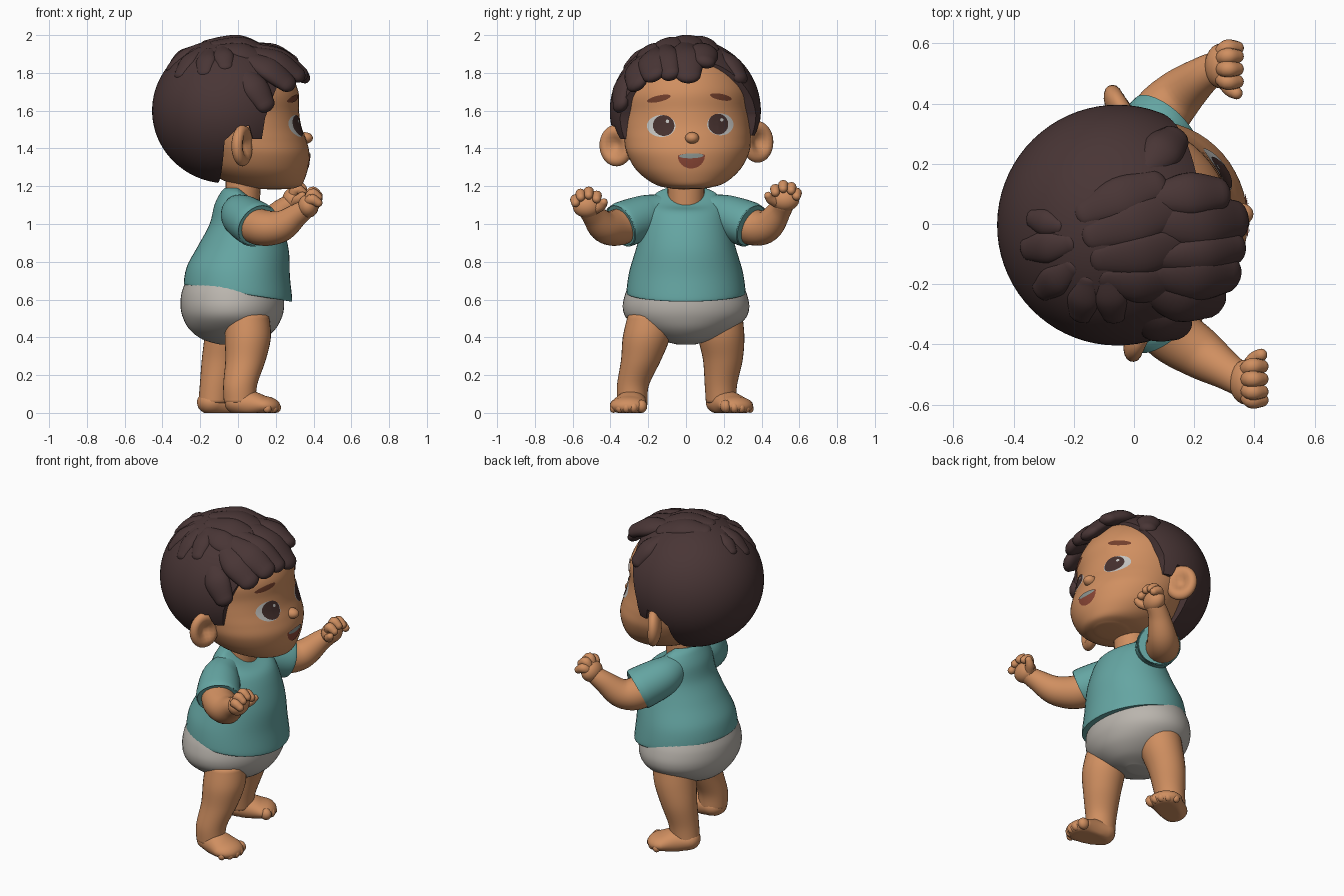
import bpy, bmesh, math
from mathutils import Vector, Matrix
from mathutils.bvhtree import BVHTree

if "Cube" in bpy.data.objects:
    bpy.data.objects.remove(bpy.data.objects["Cube"])


def material(name, r, g, b):
    m = bpy.data.materials.new(name)
    m.diffuse_color = (r, g, b, 1)
    m.use_nodes = True
    m.node_tree.nodes["Principled BSDF"].inputs["Base Color"].default_value = m.diffuse_color
    return m


SKIN = material("skin", 0.63, 0.275, 0.118)
HAIR = material("dark hair", 0.066, 0.036, 0.036)
SHIRT = material("teal cloth", 0.13, 0.38, 0.365)
DIAPER = material("diaper white", 0.49, 0.46, 0.42)
WHITE = material("eye white", 0.55, 0.55, 0.53)
IRIS = material("iris brown", 0.06, 0.03, 0.027)
BROW = material("brow brown", 0.17, 0.05, 0.025)
MOUTH = material("mouth red", 0.25, 0.06, 0.035)
TEETH = material("teeth grey", 0.26, 0.30, 0.28)


def add(name, bm, mat):
    bmesh.ops.recalc_face_normals(bm, faces=bm.faces)
    me = bpy.data.meshes.new(name)
    bm.to_mesh(me)
    bm.free()
    me.materials.append(mat)
    ob = bpy.data.objects.new(name, me)
    bpy.context.collection.objects.link(ob)
    return ob


def tube(name, keys, mat, up=(1, 0, 0), axis=None, center=None, cap=1.0, n=24, warp=None):
    """Smooth loft through keys (x, y, z, half width, half thickness)."""
    pts, steps = [], 6
    for i in range(len(keys) - 1):
        q = [keys[max(i - 1, 0)], keys[i], keys[i + 1], keys[min(i + 2, len(keys) - 1)]]
        for s in range(steps + (i == len(keys) - 2)):
            t = s / steps
            pts.append([0.5 * (2 * b + (c - a) * t + (2 * a - 5 * b + 4 * c - d) * t * t
                               + (3 * b - a - 3 * c + d) * t ** 3) for a, b, c, d in zip(*q)])
    rings = []
    for i, p in enumerate(pts):
        T = Vector(axis) if axis else (Vector(pts[min(i + 1, len(pts) - 1)][:3])
                                       - Vector(pts[max(i - 1, 0)][:3])).normalized()
        rings.append((Vector(p[:3]), T, p[3], p[4]))
    if cap:
        def dome(r, sign):
            P, T, a, b = r
            return [(P + T * sign * cap * a * math.sin(w), T, a * math.cos(w), b * math.cos(w))
                    for w in map(math.radians, (20, 40, 60, 78))]
        rings = dome(rings[0], -1)[::-1] + rings + dome(rings[-1], 1)
    bm = bmesh.new()
    loops = []
    for P, T, a, b in rings:
        u = P - Vector(center) if center else Vector(up)
        side = T.cross(u).normalized()
        nrm = side.cross(T)
        loop = []
        for k in range(n):
            w = 2 * math.pi * k / n
            v = P + side * a * math.cos(w) + nrm * b * math.sin(w)
            loop.append(bm.verts.new(warp(v) if warp else v))
        loops.append(loop)
    for A, B in zip(loops, loops[1:]):
        for k in range(n):
            bm.faces.new((A[k], A[(k + 1) % n], B[(k + 1) % n], B[k]))
    bm.faces.new(loops[0])
    bm.faces.new(loops[-1])
    return add(name, bm, mat)


def ball(name, loc, radii, mat, rot=Matrix(), warp=None, seg=24):
    bm = bmesh.new()
    bmesh.ops.create_uvsphere(bm, u_segments=seg, v_segments=seg * 2 // 3, radius=1)
    if warp:
        for v in bm.verts:
            v.co = warp(v.co)
    bmesh.ops.transform(bm, verts=bm.verts,
                        matrix=Matrix.Translation(loc) @ rot @ Matrix.Diagonal((*radii, 1)))
    return add(name, bm, mat)


Z = (0, 0, 1)
head_parts = []

# Head: skull, cheeks and jaw in one loft
head = tube("head", [(.19, 0, 1.19, .10, .11), (.165, 0, 1.205, .165, .17), (.13, 0, 1.24, .225, .225),
                     (.10, 0, 1.30, .285, .272), (.08, 0, 1.38, .325, .298), (.05, 0, 1.45, .335, .31),
                     (.02, 0, 1.52, .337, .315), (-.02, 0, 1.60, .34, .343), (-.04, 0, 1.70, .345, .36),
                     (-.05, 0, 1.80, .30, .325), (-.05, 0, 1.88, .23, .25), (-.05, 0, 1.93, .12, .13)],
            SKIN, axis=Z, cap=.06, n=56)
head_parts.append(head)
bvh = BVHTree.FromPolygons([v.co for v in head.data.vertices], [p.vertices for p in head.data.polygons])


def decal(name, outline, mat, lift):
    """Thin patch laid over the front of the face, outline in (y, z)."""
    n = len(outline)
    cy, cz = sum(p[0] for p in outline) / n, sum(p[1] for p in outline) / n

    def on_face(y, z):
        hit = bvh.ray_cast(Vector((2, y, z)), Vector((-1, 0, 0)))[0]
        return hit + Vector((lift, 0, 0))
    bm = bmesh.new()
    mid = bm.verts.new(on_face(cy, cz))
    prev = None
    for k in range(1, 6):
        loop = [bm.verts.new(on_face(cy + (y - cy) * k / 5, cz + (z - cz) * k / 5)) for y, z in outline]
        for i in range(n):
            j = (i + 1) % n
            bm.faces.new((prev[i], loop[i], loop[j], prev[j]) if prev else (mid, loop[i], loop[j]))
        prev = loop
    head_parts.append(add(name, bm, mat))


def oval(cy, cz, ry, rz, tilt=0):
    ring = [2 * math.pi * k / 28 for k in range(28)]
    return [(cy + ry * math.cos(w), cz + rz * math.sin(w) + tilt * ry * math.cos(w)) for w in ring]


# Eyes, brows and ears
def dish(v):
    if v.x > 0:
        v.x *= 1 - 1.25 * math.exp(-3.5 * (v.y ** 2 + v.z ** 2))
    return v


for s, side in ((-1, "right"), (1, "left")):
    decal(side + "_eye", oval(s * .157, 1.523, .073, .058), WHITE, .003)
    decal(side + "_iris", oval(s * .145, 1.525, .055, .055), IRIS, .005)
    decal(side + "_eye_glint", oval(s * .145 + .02, 1.547, .009, .009), WHITE, .007)
    decal(side + "_brow", oval(s * .165, 1.668, .06, .017, -s * .2), BROW, .005)
    head_parts.append(ball(side + "_ear", (-.005, s * .375, 1.425), (.05, .095, .11), SKIN,
                           Matrix.Rotation(s * math.radians(28), 4, 'Z'), dish))

# Mouth, teeth and nose
decal("mouth", [(-.008 + .072 * math.cos(w), 1.362 + (.068 if math.sin(w) < 0 else .012) * math.sin(w))
                for w in [2 * math.pi * k / 32 for k in range(32)]], MOUTH, .004)
decal("teeth", oval(-.008, 1.361, .066, .013), TEETH, .007)
head_parts.append(ball("nose", (.355, 0, 1.455), (.043, .037, .031), SKIN))

# Hair cap, trimmed along a side-view hairline
HC = Vector((-.055, 0, 1.6))
hair = ball("hair", HC, (.4, .4, .385), HAIR, seg=72)
line = [(-.11, 1.1), (-.10, 1.45), (-.03, 1.52), (.03, 1.53), (.05, 1.46), (.10, 1.46), (.115, 1.57),
        (.15, 1.66), (.19, 1.75), (.22, 1.84), (.27, 1.88), (.6, 1.89), (.6, 1.1)]
bm = bmesh.new()
face = bm.faces.new([bm.verts.new((x, -.6, z)) for x, z in line])
ext = bmesh.ops.extrude_face_region(bm, geom=[face])
bmesh.ops.translate(bm, vec=(0, 1.2, 0), verts=[v for v in ext["geom"] if isinstance(v, bmesh.types.BMVert)])
cutter = add("hairline_cutter", bm, HAIR)
cutter.hide_render = True
mod = hair.modifiers.new("hairline", 'BOOLEAN')
mod.operation, mod.object, mod.solver = 'DIFFERENCE', cutter, 'EXACT'
trimmed = bpy.data.meshes.new_from_object(hair.evaluated_get(bpy.context.evaluated_depsgraph_get()))
hair.modifiers.clear()
hair.data = trimmed
bpy.data.objects.remove(cutter)
head_parts.append(hair)


def lock(name, p, q, w, thick):
    p, q = Vector(p), Vector(q)
    m = (p + q) / 2 - HC
    m = HC + m.normalized() * ((p - HC).length + (q - HC).length) / 2
    head_parts.append(tube(name, [(*p, w * .6, thick * .6), (*m, w, thick), (*q, w * .75, thick * .8)],
                           HAIR, center=HC, cap=.8, n=20))


def crown(x, y):
    return (x, y, HC.z + .97 * math.sqrt(.385 ** 2 - (x - HC.x) ** 2 - y * y))


# Broad fringe locks swept down the forehead and temple
for p, q, w in [((.08, 0, 1.94), (.335, -.01, 1.79), .09), ((.08, -.11, 1.93), (.325, -.105, 1.80), .07),
                ((.07, -.17, 1.91), (.295, -.19, 1.80), .085), ((.08, .09, 1.93), (.285, .085, 1.86), .075),
                ((.04, -.22, 1.88), (.235, -.275, 1.755), .085), ((.0, -.29, 1.81), (.115, -.355, 1.645), .075),
                ((.06, .19, 1.89), (.155, .275, 1.77), .07)]:
    lock("fringe_lock", p, q, w, .045)
# Tufts on the crown
for p, q, w in [((-.14, -.02), (.14, .05), .075), ((-.12, -.1), (.15, -.07), .075), ((-.1, -.17), (.11, -.2), .07),
                ((-.16, .06), (.08, .13), .07), ((-.22, -.04), (-.355, -.05), .055),
                ((-.22, -.12), (-.32, -.19), .055), ((-.17, -.17), (-.20, -.28), .055),
                ((-.1, -.17), (-.09, -.29), .055), ((-.25, .02), (-.33, .05), .045)]:
    lock("crown_tuft", crown(*p), crown(*q), w, .03)

# Turn and tilt the whole head a little
pivot = Matrix.Translation((-.04, 0, 1.5))
turn = pivot @ Matrix.Rotation(math.radians(4.5), 4, 'Z') @ Matrix.Rotation(math.radians(1.5), 4, 'X') @ pivot.inverted()
for ob in head_parts:
    ob.data.transform(turn)

tube("neck", [(.02, 0, 1.05, .095, .09), (.03, 0, 1.25, .10, .095)], SKIN, axis=Z, cap=0)


# Shirt with slanted hem and dipped neckline
def drape(v):
    v.z -= .157 * v.x * min(1, max(0, (1 - v.z) / .36))
    if v.z > 1.03:
        v.z -= max(0, v.x) * .8 * ((v.z - 1.03) / .16) ** 2
    return v


tube("shirt", [(0, 0, .635, .305, .278), (0, 0, .645, .315, .287), (.003, 0, .75, .30, .272),
               (.03, 0, .88, .262, .238), (.04, 0, 1.0, .23, .19), (.025, 0, 1.1, .205, .15),
               (.017, 0, 1.165, .16, .11), (.017, 0, 1.19, .105, .088)],
     SHIRT, axis=Z, cap=0, n=48, warp=drape)

# Diaper
tube("diaper", [(-.03, 0, .365, .06, .08), (-.03, 0, .39, .15, .16), (-.03, 0, .44, .245, .225),
                (-.03, 0, .50, .315, .26), (-.03, 0, .56, .335, .274), (-.03, 0, .63, .322, .27),
                (-.03, 0, .69, .295, .25)], DIAPER, axis=Z, cap=.06, n=48)


# Sleeves, arms and hands
def arm(side, s, path, hx, hz):
    tube(side + "_sleeve", [(.0, s * .10, 1.08, .08, .08), (.02, s * .2, 1.045, .112, .112),
                            (.09, s * .325, 1.0, .128, .122), (.102, s * .345, .992, .118, .113)],
         SHIRT, up=Z, cap=0, n=32)
    tube(side + "_arm", path, SKIN, up=Z, cap=.6)
    ball(side + "_palm", (hx, s * .525, hz), (.055, .075, .062), SKIN)
    for y, z in ((.585, .035), (.557, .065), (.515, .075), (.473, .055)):
        tube(side + "_finger", [(hx, s * (.52 + (y - .52) * .7), hz + .02, .027, .027),
                                (hx + .02, s * y, hz + z, .028, .028),
                                (hx + .052, s * y, hz + z - .018, .023, .023)], SKIN, up=(0, 1, 0), n=12)
    tube(side + "_thumb", [(hx, s * .49, hz - .02, .028, .028), (hx + .03, s * .45, hz, .026, .026),
                           (hx + .05, s * .435, hz + .02, .021, .021)], SKIN, up=Z, n=12)


arm("right", -1, [(.04, -.24, 1.04, .09, .09), (.11, -.35, .985, .098, .097), (.22, -.43, .985, .085, .085),
                  (.31, -.49, 1.045, .062, .062), (.36, -.52, 1.08, .055, .05)], .372, 1.095)
arm("left", 1, [(.03, .24, 1.04, .09, .09), (.08, .35, .985, .098, .097), (.15, .43, .99, .085, .085),
                (.23, .495, 1.07, .062, .062), (.28, .52, 1.11, .055, .05)], .29, 1.13)


# Legs, feet and toes
def leg(side, s, keys, heel, toe):
    def floor(v):
        v.z = max(v.z, 0)
        return v
    tube(side + "_leg", keys, SKIN, axis=Z, cap=.2, n=32)
    h, t = Vector((*heel, .055)), Vector((*toe, .04))
    d = (t - h).normalized()
    tube(side + "_foot", [(*h, .078, .062), (*((h + t) / 2), .085, .07), (*t, .10, .05)], SKIN,
         up=Z, cap=.85, n=32, warp=floor)
    out = Vector((-d.y, d.x, 0)) * s
    for k in range(-2, 3):
        r = .031 - .002 * (k + 2) + (.004 if k == -2 else 0)
        pos = t + out * k * .038 + d * (.062 - .0085 * k * k)
        ball(side + "_toe", (pos.x, pos.y, r), (r, r * .85, r), SKIN, seg=12)


leg("right", -1, [(.01, -.285, .06, .08, .085), (.012, -.28, .15, .085, .09), (.04, -.238, .28, .106, .107),
                  (.052, -.21, .40, .125, .122), (.05, -.195, .51, .115, .115)], (-.005, -.28), (.14, -.305))
leg("left", 1, [(-.125, .185, .06, .08, .085), (-.112, .185, .15, .086, .09), (-.085, .195, .28, .105, .107),
                (-.055, .187, .40, .122, .122), (-.04, .185, .51, .115, .118)], (-.148, .18), (-.015, .26))

# Smooth shading with crisp cloth edges
bpy.ops.object.select_all(action='SELECT')
bpy.context.view_layer.objects.active = head
bpy.ops.object.shade_smooth_by_angle(angle=math.radians(50))
